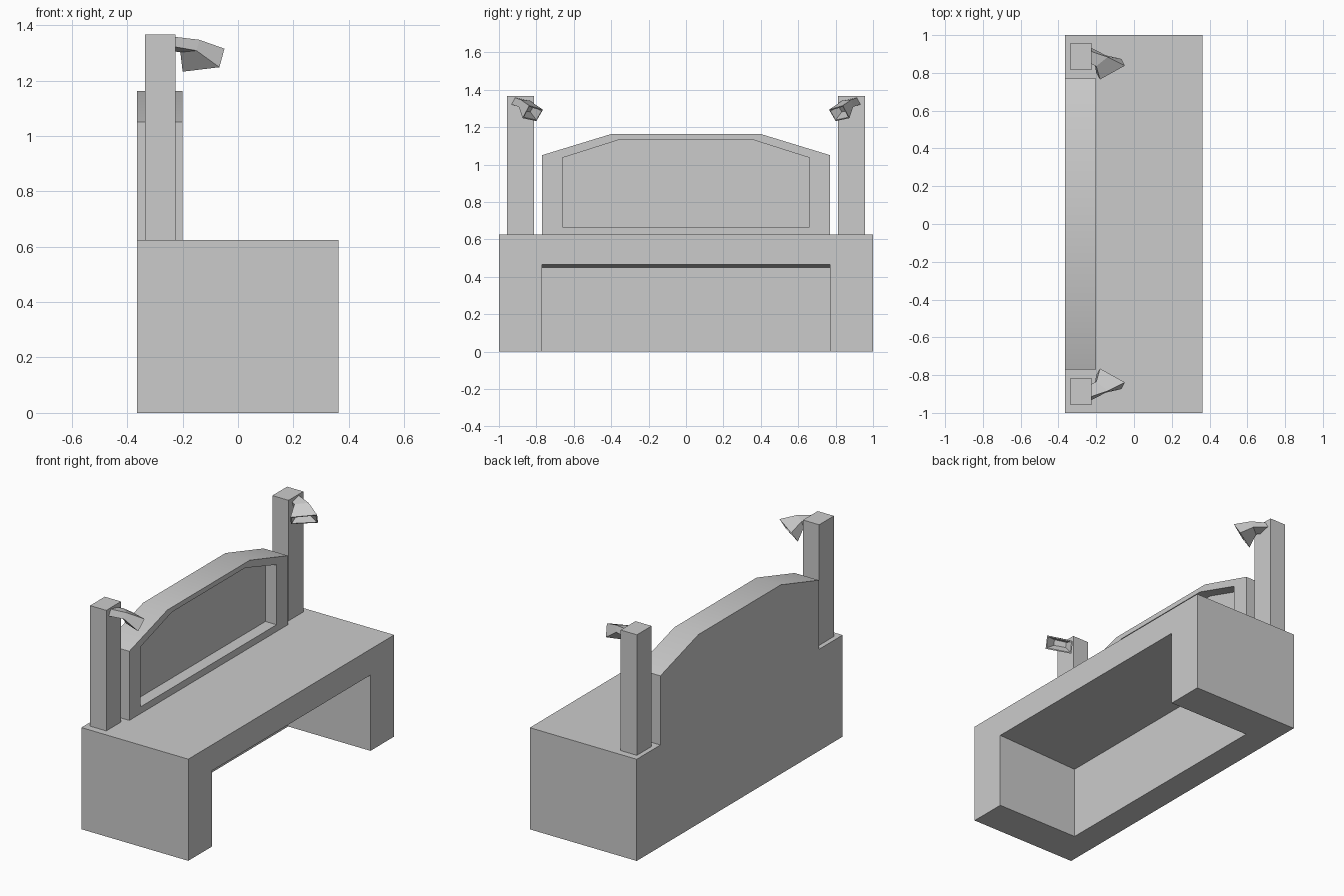
import bpy, bmesh, math
from mathutils import Vector

if "Cube" in bpy.data.objects:
    bpy.data.objects.remove(bpy.data.objects["Cube"])


def new_object(name, bm):
    bmesh.ops.recalc_face_normals(bm, faces=bm.faces)
    me = bpy.data.meshes.new(name)
    bm.to_mesh(me)
    bm.free()
    ob = bpy.data.objects.new(name, me)
    bpy.context.collection.objects.link(ob)
    return ob


def prism(name, pts, axis, a, b):
    """Extrude a 2D profile along x (points are y,z) or y (points are x,z)."""
    place = (lambda p, t: (t, p[0], p[1])) if axis == 'X' else (lambda p, t: (p[0], t, p[1]))
    bm = bmesh.new()
    f = bm.faces.new([bm.verts.new(place(p, a)) for p in pts])
    ext = bmesh.ops.extrude_face_region(bm, geom=[f])['geom']
    shift = (b - a, 0, 0) if axis == 'X' else (0, b - a, 0)
    bmesh.ops.translate(bm, vec=shift, verts=[v for v in ext if isinstance(v, bmesh.types.BMVert)])
    return new_object(name, bm)


def activate(ob):
    bpy.ops.object.select_all(action='DESELECT')
    ob.select_set(True)
    bpy.context.view_layer.objects.active = ob


def cut(ob, cutter):
    cutter.hide_render = True
    m = ob.modifiers.new("cut", 'BOOLEAN')
    m.operation, m.object, m.solver = 'DIFFERENCE', cutter, 'EXACT'
    activate(ob)
    bpy.ops.object.modifier_apply(modifier=m.name)
    bpy.data.objects.remove(cutter)


def mirror_y(ob):
    m = ob.modifiers.new("mirror", 'MIRROR')
    m.use_axis = (False, True, False)


def arch(side, bottom, shoulder, flat, top):
    return [(-side, bottom), (side, bottom), (side, shoulder),
            (flat, top), (-flat, top), (-side, shoulder)]


X0, X1, TOP = -0.365, 0.362, 0.625

# Desk body with a knee space whose ceiling slopes down to the back
desk = prism("desk_body", [(X0, 0), (X1, 0), (X1, TOP), (X0, TOP)], 'Y', -1, 1)
slope = (0.466 - 0.447) / (X1 + 0.198)
cut(desk, prism("knee_space_cutter",
                [(-0.198, -0.1), (X1 + 0.1, -0.1), (X1 + 0.1, 0.466 + 0.1 * slope), (-0.198, 0.447)],
                'Y', -0.77, 0.77))

# Backboard with recessed front panel
board = prism("backboard", arch(0.77, TOP, 1.05, 0.40, 1.163), 'X', X0, -0.2)
cut(board, prism("panel_cutter", arch(0.66, 0.667, 1.036, 0.355, 1.133), 'X', -0.275, -0.1))
activate(board)
bpy.ops.object.shade_smooth_by_angle(angle=math.radians(30))

# Lamp posts
post = prism("lamp_posts", [(-0.336, TOP), (-0.226, TOP), (-0.226, 1.366), (-0.336, 1.366)],
             'Y', -0.957, -0.814)
mirror_y(post)

# Lamps: short arm flaring into a hollow shade
rings = [
    [(-0.23, -0.85, 1.343), (-0.23, -0.915, 1.358), (-0.23, -0.935, 1.322), (-0.23, -0.865, 1.305)],
    [(-0.20, -0.835, 1.341), (-0.139, -0.884, 1.347), (-0.15, -0.893, 1.308), (-0.208, -0.848, 1.302)],
    [(-0.18, -0.765, 1.293), (-0.049, -0.838, 1.315), (-0.067, -0.874, 1.248), (-0.20, -0.80, 1.232)],
]
bm = bmesh.new()
loops = [[bm.verts.new(p) for p in r] for r in rings]
for lo, hi in zip(loops, loops[1:]):
    for i in range(4):
        j = (i + 1) % 4
        bm.faces.new((lo[i], lo[j], hi[j], hi[i]))
bm.faces.new(loops[0])
mouth = bm.faces.new(loops[2])
bmesh.ops.recalc_face_normals(bm, faces=bm.faces)
bmesh.ops.inset_region(bm, faces=[mouth], thickness=0.009)
inner = bmesh.ops.extrude_discrete_faces(bm, faces=[mouth])['faces'][0]
neck = sum((v.co for v in loops[1]), Vector()) / 4
for v in inner.verts:
    v.co = v.co.lerp(neck, 0.5)
lamp = new_object("lamps", bm)
mirror_y(lamp)
